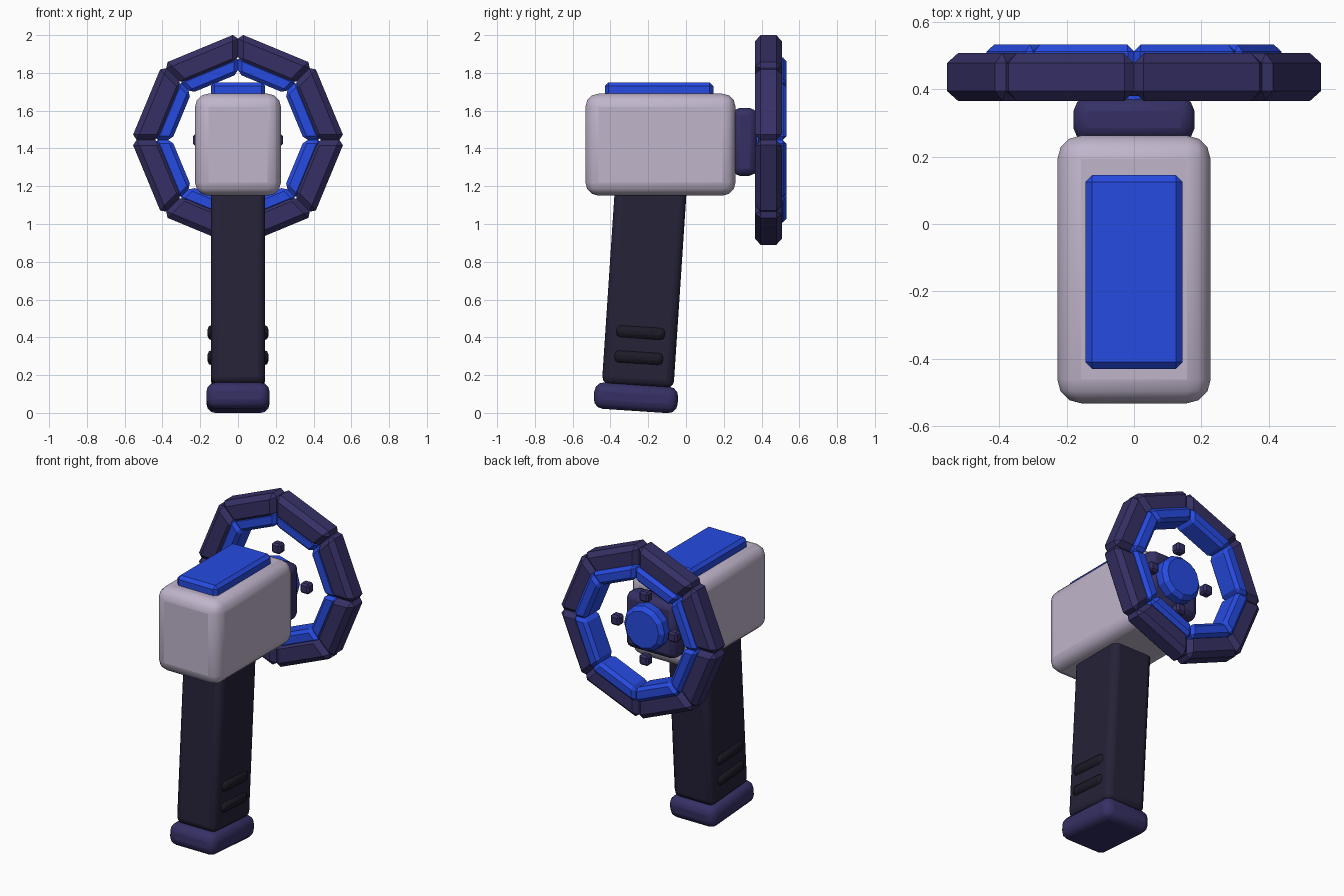
import bpy, bmesh, math
from mathutils import Vector, Matrix

if "Cube" in bpy.data.objects:
    bpy.data.objects.remove(bpy.data.objects["Cube"])


def material(name, rgb):
    m = bpy.data.materials.new(name)
    m.diffuse_color = (*rgb, 1)
    m.use_nodes = True
    m.node_tree.nodes["Principled BSDF"].inputs["Base Color"].default_value = m.diffuse_color
    return m


SHELL = material("pale_shell", (0.53, 0.46, 0.60))
BLUE = material("blue", (0.02, 0.07, 0.76))
PURPLE = material("dark_purple", (0.036, 0.03, 0.13))
GRIP = material("grip_dark", (0.019, 0.016, 0.04))
RIB = material("rib_dark", (0.012, 0.011, 0.02))


def finish(name, bm, mat, bevel, segs, smooth=True):
    bmesh.ops.recalc_face_normals(bm, faces=bm.faces)
    me = bpy.data.meshes.new(name)
    bm.to_mesh(me)
    bm.free()
    ob = bpy.data.objects.new(name, me)
    bpy.context.collection.objects.link(ob)
    me.materials.append(mat)
    mod = ob.modifiers.new("bevel", 'BEVEL')
    mod.width, mod.segments = bevel, segs
    mod.limit_method = 'ANGLE'
    mod.angle_limit = math.radians(40)
    if smooth:
        bpy.ops.object.select_all(action='DESELECT')
        ob.select_set(True)
        bpy.context.view_layer.objects.active = ob
        bpy.ops.object.shade_smooth_by_angle(angle=math.radians(35))
    return ob


def box(name, center, size, mat, bevel, segs=3, tilt=0):
    bm = bmesh.new()
    bmesh.ops.create_cube(bm, size=1, matrix=Matrix.Diagonal((*size, 1)))
    ob = finish(name, bm, mat, bevel, segs, segs > 1)
    ob.location = center
    ob.rotation_euler.x = math.radians(tilt)
    return ob


def ring(name, r_out, r_in, y0, y1, mat, bevel):
    # eight mitred blocks, each bevelled on its own
    bm = bmesh.new()
    for k in range(8):
        ends = []
        for a in (k * math.pi / 4, (k + 1) * math.pi / 4):
            ends.append([bm.verts.new((r * math.sin(a), y, AXIS_Z + r * math.cos(a)))
                         for r, y in ((r_in, y0), (r_out, y0), (r_out, y1), (r_in, y1))])
        a, b = ends
        bm.faces.new(a)
        bm.faces.new(b[::-1])
        for i in range(4):
            j = (i + 1) % 4
            bm.faces.new((a[j], a[i], b[i], b[j]))
    return finish(name, bm, mat, bevel, 1, False)


AXIS_Z = 1.445
TILT = -3.8

# head and its top plate
box("head_body", (0, -0.135, 1.42), (0.455, 0.795, 0.54), SHELL, 0.07)
box("top_plate", (0, -0.1425, 1.705), (0.288, 0.575, 0.09), BLUE, 0.02, 1)

# slanted handle with foot and grip ribs
box("handle", (0, -0.22, 0.68), (0.288, 0.38, 1.08), GRIP, 0.04, tilt=TILT)
box("handle_foot", (0, -0.265, 0.08), (0.335, 0.445, 0.14), PURPLE, 0.05, tilt=TILT)
for i, (y, z) in enumerate(((-0.24, 0.425), (-0.25, 0.292))):
    box(f"grip_rib_{i + 1}", (0, y, z), (0.325, 0.265, 0.07), RIB, 0.028, 2, TILT)

# neck between head and ring
box("neck", (0, 0.31, 1.435), (0.36, 0.13, 0.36), PURPLE, 0.04, 2)

# octagonal rings
ring("outer_ring", 0.567, 0.41, 0.365, 0.508, PURPLE, 0.03)
ring("inner_ring", 0.445, 0.35, 0.375, 0.533, BLUE, 0.02)

# centre hub
bm = bmesh.new()
bmesh.ops.create_cone(bm, cap_ends=True, segments=12, radius1=0.145, radius2=0.145, depth=0.12,
                      matrix=Matrix.Translation((0, 0.39, AXIS_Z)) @ Matrix.Rotation(math.pi / 2, 4, 'X'))
finish("hub", bm, BLUE, 0.025, 1, False)

# four studs around the hub
for k in range(4):
    a = k * math.pi / 2
    box(f"stud_{k + 1}", (0.205 * math.sin(a), 0.41, AXIS_Z + 0.205 * math.cos(a)),
        (0.065, 0.06, 0.065), PURPLE, 0.012, 1)
